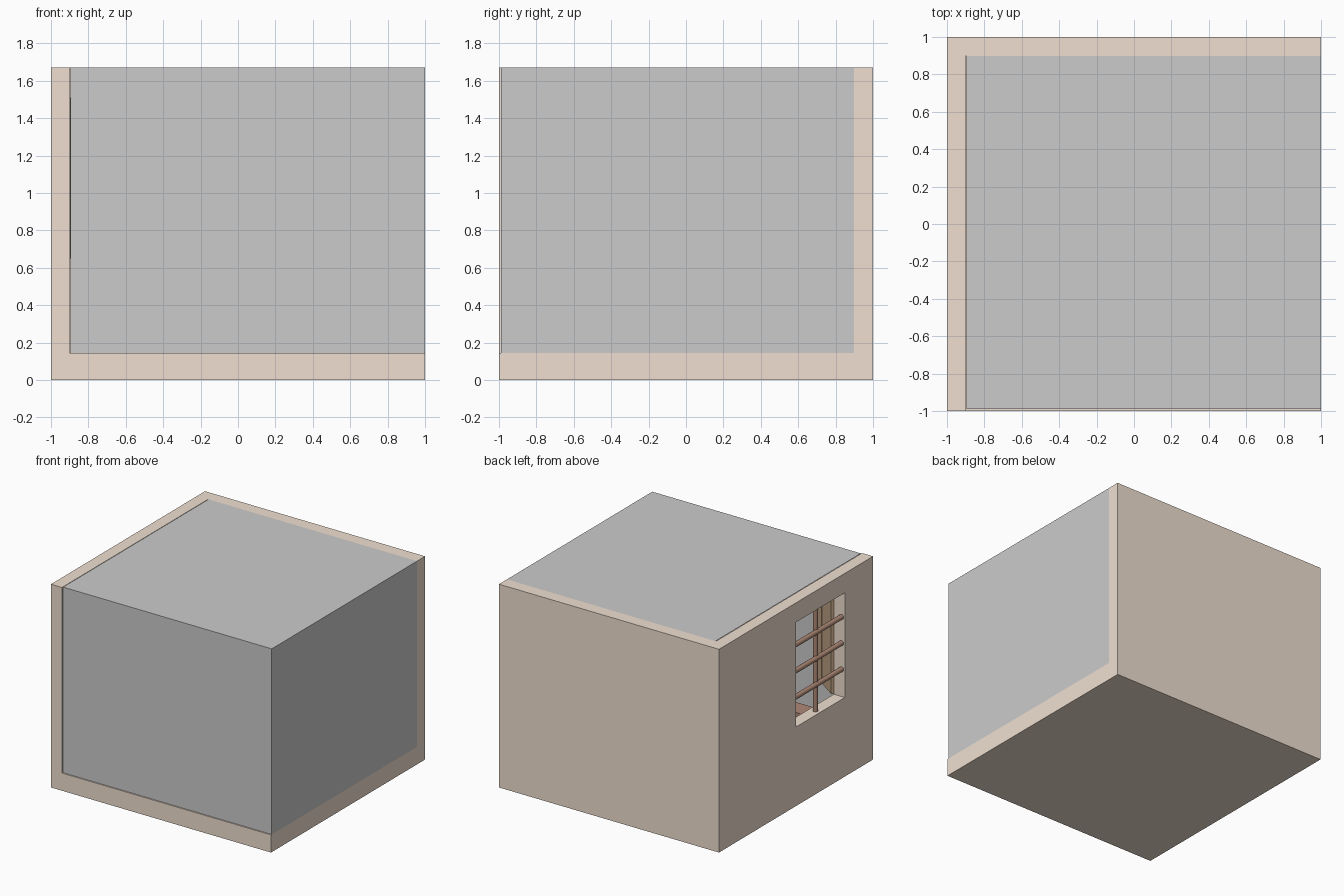
import bpy, bmesh, math
from mathutils import Matrix, Vector

if "Cube" in bpy.data.objects:
    bpy.data.objects.remove(bpy.data.objects["Cube"])

FLOOR, TOP = 0.145, 1.67
WIN_Y, WIN_Z = (-0.634, 0.0), (0.65, 1.51)


def material(name, rgb):
    m = bpy.data.materials.new(name)
    m.diffuse_color = (*rgb, 1)
    m.use_nodes = True
    m.node_tree.nodes["Principled BSDF"].inputs["Base Color"].default_value = m.diffuse_color
    return m


plaster = material("plaster", (0.87, 0.74, 0.63))
dark_wood = material("dark_wood", (0.42, 0.25, 0.18))
plank_wood = material("plank_wood", (0.55, 0.38, 0.24))


def box(name, lo, hi, mat=None):
    bpy.ops.mesh.primitive_cube_add(size=1, location=[(a + b) / 2 for a, b in zip(lo, hi)])
    ob = bpy.context.object
    ob.name = name
    ob.scale = [b - a for a, b in zip(lo, hi)]
    bpy.ops.object.transform_apply(location=True, rotation=False, scale=True)
    if mat:
        ob.data.materials.append(mat)
    return ob


def rod(name, a, b, r, mat):
    a, b = Vector(a), Vector(b)
    bpy.ops.mesh.primitive_cylinder_add(vertices=16, radius=r, depth=(b - a).length, location=(a + b) / 2)
    ob = bpy.context.object
    ob.name = name
    ob.rotation_euler = (b - a).to_track_quat('Z', 'Y').to_euler()
    ob.data.materials.append(mat)
    bpy.ops.object.shade_smooth_by_angle()
    return ob


def cut(target, lo, hi):
    c = box("cutter", lo, hi)
    m = target.modifiers.new("cut", 'BOOLEAN')
    m.operation, m.solver, m.object = 'DIFFERENCE', 'EXACT', c
    bpy.context.view_layer.objects.active = target
    bpy.ops.object.modifier_apply(modifier=m.name)
    bpy.data.objects.remove(c, do_unlink=True)


# Thick floor with left and back walls, window opening in the left wall
room = box("room_shell", (-1, -1, 0), (1, 1, TOP), plaster)
cut(room, (-0.9, -1.5, FLOOR), (1.5, 0.897, 2))
cut(room, (-1.2, WIN_Y[0], WIN_Z[0]), (-0.8, WIN_Y[1], WIN_Z[1]))

# Grey single-sided enclosure: front, right and ceiling sheets
sheets = box("enclosure_sheets", (-0.896, -0.99, FLOOR), (1, 0.897, TOP))
bm = bmesh.new()
bm.from_mesh(sheets.data)
hidden = [f for f in bm.faces if f.normal.x < -0.5 or f.normal.y > 0.5 or f.normal.z < -0.5]
bmesh.ops.delete(bm, geom=hidden, context='FACES')
bm.to_mesh(sheets.data)
bm.free()

# Window bars: one upright and three crossbars
mid = sum(WIN_Y) / 2
rod("window_upright", (-0.955, mid, WIN_Z[0]), (-0.955, mid, WIN_Z[1]), 0.02, dark_wood)
for i in range(3):
    z = WIN_Z[0] + 0.225 + i * 0.215
    rod(f"window_crossbar_{i + 1}", (-0.97, WIN_Y[0], z), (-0.97, WIN_Y[1], z), 0.02, dark_wood)

# Plank shutters swung open into the room
for side, y0, s in (("front", WIN_Y[0], -1), ("back", WIN_Y[1], 1)):
    turn = Matrix.Translation((-0.89, y0, 0)) @ Matrix.Rotation(s * math.radians(35), 4, 'Z')
    for i in range(3):
        x = i * 0.106
        p = box(f"{side}_shutter_plank_{i + 1}", (x, -0.012, WIN_Z[0]), (x + 0.1, 0.012, WIN_Z[1]), plank_wood)
        p.data.transform(turn)

# Low bench below the window
box("bench_seat", (-0.62, -0.85, 0.34), (-0.1, -0.7, 0.37), dark_wood)
for x in (-0.59, -0.13):
    for y in (-0.82, -0.73):
        box("bench_leg", (x - 0.02, y - 0.02, FLOOR), (x + 0.02, y + 0.02, 0.34), dark_wood)
